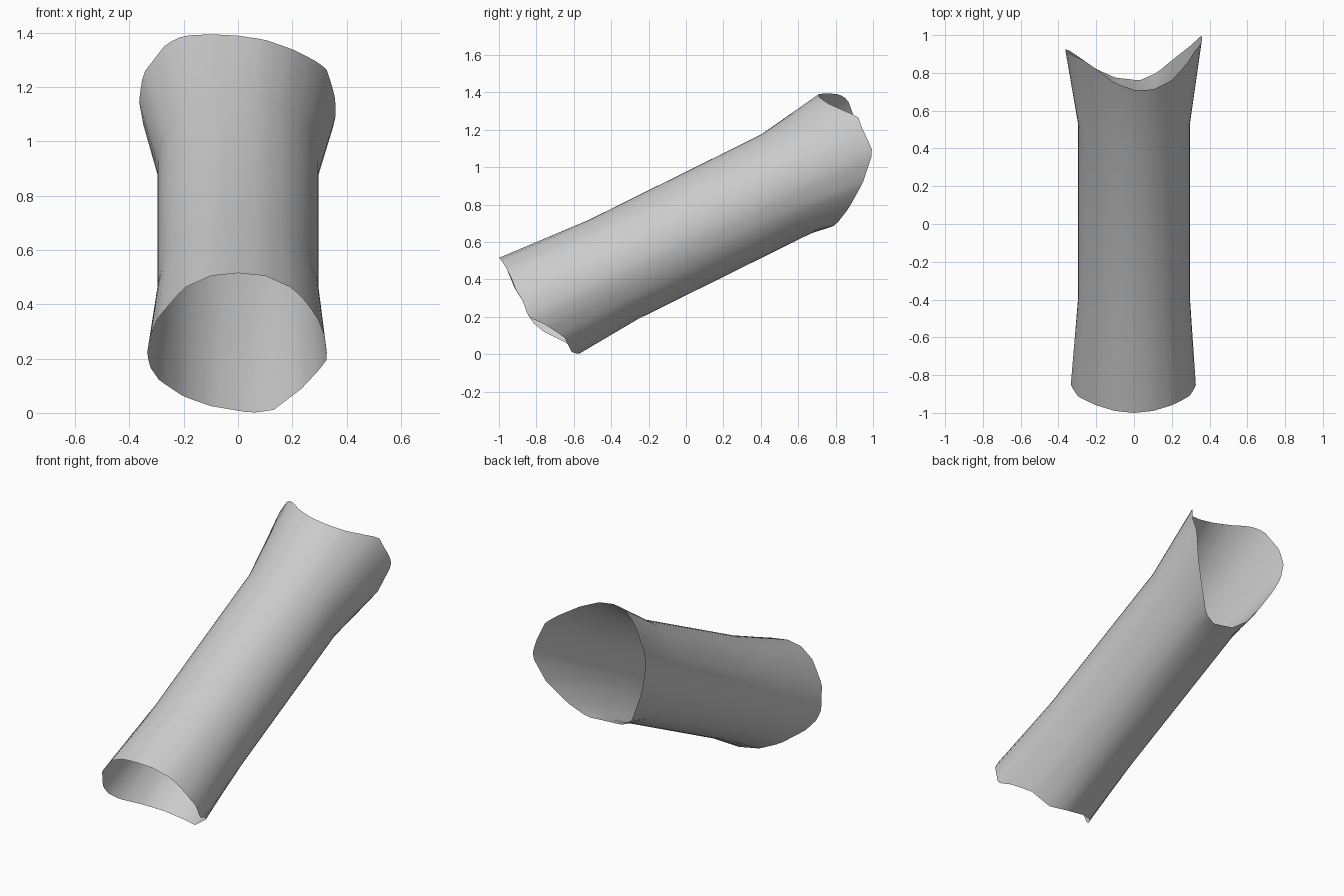
import bpy
import bmesh
import math
from mathutils import Vector

cube = bpy.data.objects.get("Cube")
if cube:
    bpy.data.objects.remove(cube, do_unlink=True)

# Tilted tube frame: axis along the tube, "up" across it
SEGMENTS = 60
RADIUS = 0.296
TILT = math.radians(26.35)
CENTRE = Vector((0, 0, 0.645))
SIDE = Vector((1, 0, 0))
AXIS = Vector((0, math.cos(TILT), math.sin(TILT)))
UP = Vector((0, -math.sin(TILT), math.cos(TILT)))

# Saddle-shaped rims, from the top round by the left side
front_rim = [
    (0, -1, .515), (.1, -.99, .505), (.2, -.96, .46), (.25, -.935, .41),
    (.295, -.91, .345), (.32, -.87, .28), (.33, -.845, .2), (.3, -.755, .16),
    (.235, -.65, .09), (.13, -.61, .01), (.05, -.57, 0), (-.1, -.58, .025),
    (-.2, -.64, .06), (-.29, -.76, .12), (-.325, -.82, .17), (-.335, -.85, .22),
    (-.325, -.87, .28), (-.295, -.915, .35), (-.2, -.96, .46), (-.1, -.99, .505),
]
back_rim = [
    (0, .71, 1.39), (.1, .71, 1.375), (.2, .76, 1.34), (.28, .85, 1.3),
    (.325, .92, 1.27), (.345, .94, 1.21), (.36, .97, 1.15), (.36, 1, 1.08),
    (.3, .945, .915), (.205, .87, .78), (.12, .8, .69), (.03, .76, .675),
    (-.1, .775, .69), (-.2, .82, .76), (-.3, .89, .94), (-.345, .92, 1.04),
    (-.365, .925, 1.15), (-.35, .905, 1.25), (-.265, .865, 1.36),
    (-.2, .82, 1.39), (-.1, .745, 1.395),
]


def angle_of(point):
    """Angle of a point around the tube axis."""
    offset = point - CENTRE
    return math.atan2(offset.dot(UP), offset.dot(SIDE)) % math.tau


def rim_ring(points):
    """Resample a rim at even angles around the axis."""
    keyed = sorted((angle_of(Vector(p)), Vector(p)) for p in points)
    first, last = keyed[0], keyed[-1]
    keyed = ([(last[0] - math.tau, last[1])] + keyed
             + [(first[0] + math.tau, first[1])])
    ring = []
    for i in range(SEGMENTS):
        a = math.tau * i / SEGMENTS
        for (a0, p0), (a1, p1) in zip(keyed, keyed[1:]):
            if a0 <= a <= a1:
                ring.append(p0.lerp(p1, (a - a0) / max(a1 - a0, 1e-6)))
                break
    return ring


def neck_ring(distance):
    """Round ring square to the axis."""
    angles = [math.tau * i / SEGMENTS for i in range(SEGMENTS)]
    return [CENTRE + AXIS * distance
            + (SIDE * math.cos(a) + UP * math.sin(a)) * RADIUS for a in angles]


# Open shell: flared front, straight middle, flared back
rings = [rim_ring(front_rim), neck_ring(-0.436), neck_ring(0.595), rim_ring(back_rim)]
bm = bmesh.new()
loops = [[bm.verts.new(p) for p in ring] for ring in rings]
for low, high in zip(loops, loops[1:]):
    for i in range(SEGMENTS):
        j = (i + 1) % SEGMENTS
        bm.faces.new((low[j], low[i], high[i], high[j]))
for face in bm.faces:
    # Point every face away from the axis
    face.normal_update()
    offset = face.calc_center_median() - CENTRE
    if face.normal.dot(offset - AXIS * offset.dot(AXIS)) < 0:
        face.normal_flip()
mesh = bpy.data.meshes.new("flared_tube")
bm.to_mesh(mesh)
bm.free()
tube = bpy.data.objects.new("flared_tube", mesh)
bpy.context.collection.objects.link(tube)

# Plain grey finish
grey = bpy.data.materials.new("light_grey")
grey.use_nodes = True
colour = (0.6, 0.6, 0.6, 1)
grey.diffuse_color = colour
grey.node_tree.nodes["Principled BSDF"].inputs["Base Color"].default_value = colour
mesh.materials.append(grey)

bpy.ops.object.select_all(action="DESELECT")
tube.select_set(True)
bpy.context.view_layer.objects.active = tube
bpy.ops.object.shade_smooth_by_angle(angle=math.radians(40))
